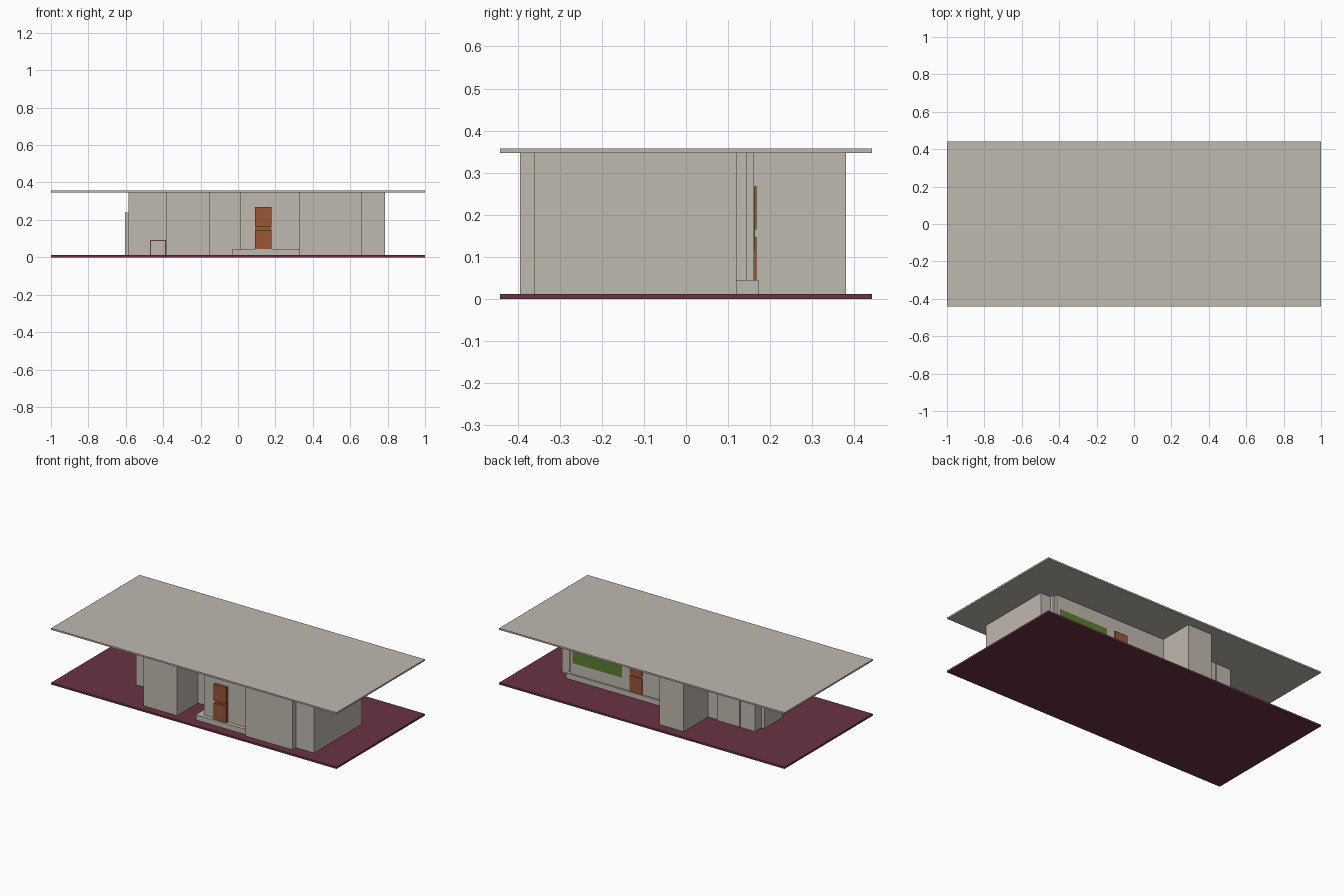
import bpy, bmesh
from mathutils import Vector

cube = bpy.data.objects.get("Cube")
if cube:
    bpy.data.objects.remove(cube, do_unlink=True)


def material(name, rgb):
    m = bpy.data.materials.new(name)
    m.use_nodes = True
    color = (*rgb, 1)
    m.diffuse_color = color
    m.node_tree.nodes["Principled BSDF"].inputs["Base Color"].default_value = color
    return m


PLASTER = material("warm grey plaster", (0.52, 0.48, 0.43))
MAROON = material("maroon ground", (0.14, 0.033, 0.055))
WOOD = material("brown wood", (0.32, 0.095, 0.035))
GREEN = material("green window", (0.105, 0.21, 0.03))

GROUND, STEP, EAVE = 0.012, 0.045, 0.347


def box(name, x, y, z, mat):
    """Box from (min, max) ranges on each axis."""
    bm = bmesh.new()
    bmesh.ops.create_cube(bm, size=1)
    for v in bm.verts:
        v.co = Vector([r[0] if c < 0 else r[1] for c, r in zip(v.co, (x, y, z))])
    mesh = bpy.data.meshes.new(name)
    bm.to_mesh(mesh)
    bm.free()
    obj = bpy.data.objects.new(name, mesh)
    mesh.materials.append(mat)
    bpy.context.collection.objects.link(obj)
    return obj


def wall(name, x, y, z=(GROUND, EAVE)):
    return box(name, x, y, z, PLASTER)


def door(name, x0, wall_y, side, depth):
    """Two raised wooden panels on a flush leaf; side is -1 front, 1 back."""
    x1 = x0 + 0.088

    def span(d):
        return sorted((wall_y - side * 0.01, wall_y + side * d))
    box(name + "_leaf", (x0, x1), span(0.002), (STEP, 0.268), WOOD)
    for part, z in (("lower", (STEP, 0.147)), ("upper", (0.165, 0.268))):
        box(name + "_" + part + "_panel", (x0, x1), span(depth), z, WOOD)


# Ground slab and flat roof
box("ground_slab", (-1, 1), (-0.442, 0.442), (0, GROUND), MAROON)
box("flat_roof", (-1, 1), (-0.442, 0.442), (EAVE, 0.357), PLASTER)

# Main wing with its stepped front and back walls
wall("main_wing", (0.33, 0.785), (-0.36, 0.12))
wall("entrance_wall", (0.01, 0.34), (-0.355, 0.12))
wall("front_projection", (0.33, 0.66), (-0.395, -0.3))
wall("back_wall_inner", (-0.15, 0.715), (0.05, 0.145))
wall("back_wall_outer", (-0.15, 0.7), (0.1, 0.162))

# Side wing and the two projecting blocks
wall("side_wing", (-0.585, 0.05), (-0.185, 0.135))
wall("front_block", (-0.385, -0.15), (-0.395, -0.1))
wall("back_block", (-0.25, -0.08), (0.1, 0.38))
for i, x in enumerate(((-0.585, -0.483), (-0.478, -0.32))):
    wall(f"back_wall_panel_{i + 1}", x, (0.1, 0.145))
wall("side_wall_unit", (-0.605, -0.58), (-0.1, 0.08), (GROUND, 0.24))

# Entrance steps
wall("front_step", (-0.03, 0.34), (-0.38, -0.15), (GROUND, STEP))
wall("back_step", (-0.1, 0.72), (0.1, 0.172), (GROUND, STEP))

# Doors
door("front_door", 0.09, -0.355, -1, 0.017)
door("back_door", 0.19, 0.162, 1, 0.006)

# Wide back window
box("back_window", (0.335, 0.68), (0.155, 0.164), (0.115, 0.262), GREEN)

# Thin maroon outline of the small hatch on the side wing
x0, x1, top, t = -0.47, -0.385, 0.093, 0.006
for name, x, z in (("left", (x1 - t, x1), (GROUND, top)),
                   ("right", (x0, x0 + t), (GROUND, top)),
                   ("top", (x0, x1), (top - t, top))):
    box("hatch_frame_" + name, x, (-0.189, -0.182), z, MAROON)
